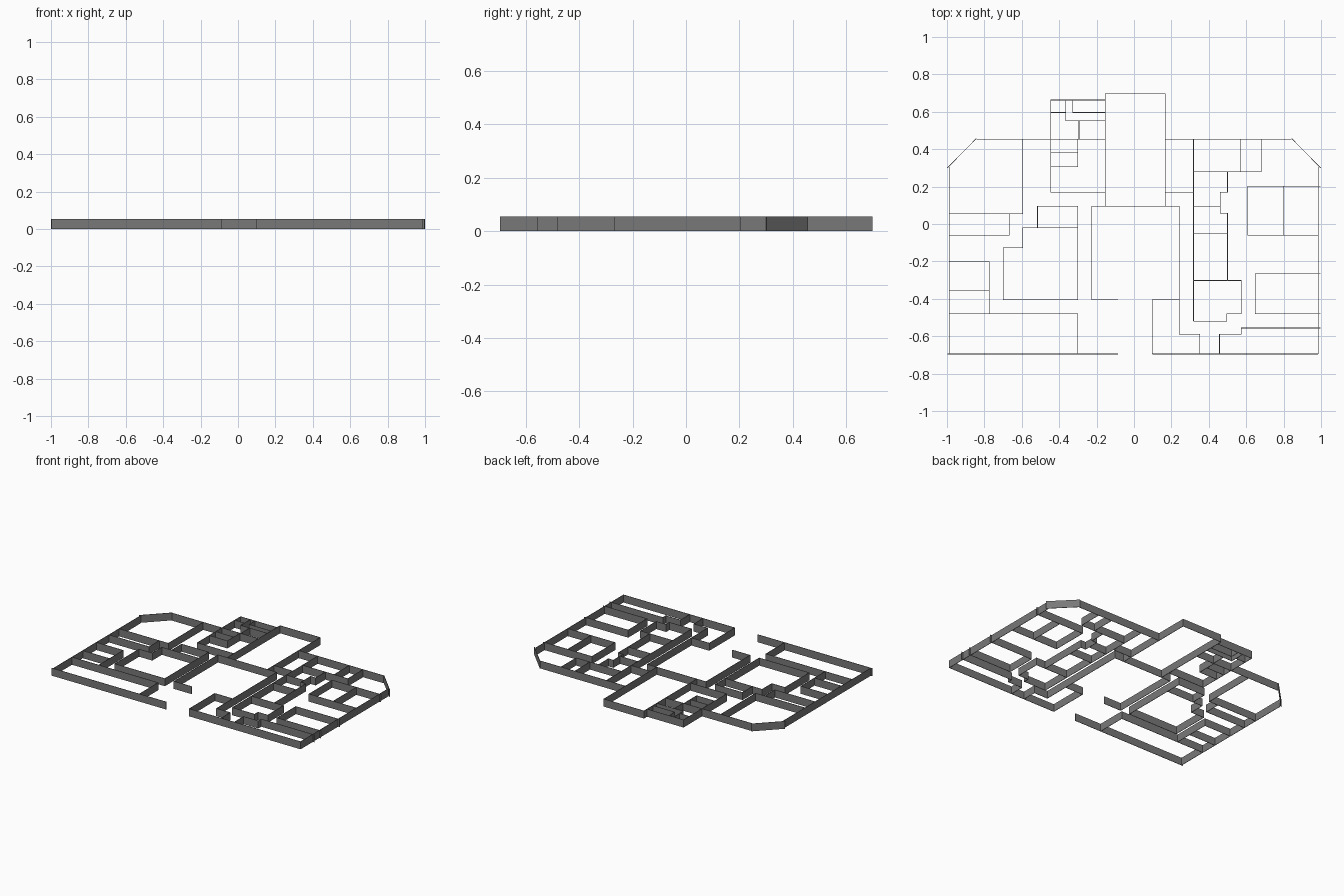
import bpy
import bmesh

cube = bpy.data.objects.get("Cube")
if cube:
    bpy.data.objects.remove(cube, do_unlink=True)

HEIGHT = 0.055
THICKNESS = 0.003

grey = bpy.data.materials.new("wall grey")
grey.use_nodes = True
grey.diffuse_color = (0.19, 0.19, 0.19, 1)
grey.node_tree.nodes["Principled BSDF"].inputs["Base Color"].default_value = grey.diffuse_color

# Shared grid lines of the plan
WEST, EAST = -0.987, 0.985
WEST_TIP, EAST_TIP = -0.998, 0.998
FRONT, BACK = -0.695, 0.452
HALL_BACK = 0.697
HALL_WEST, HALL_EAST = -0.153, 0.167
CORE_WEST, CORE_EAST = -0.3, 0.318
ANNEX_WEST = -0.444
ANNEX_BACK = 0.663
LOBBY = 0.095
STEP = 0.17
PORCH = -0.405
LEDGE = -0.481
CLOSET = 0.5
PORCH_WEST, PORCH_EAST = -0.085, 0.098


def ribbon(name, points):
    """Thin upright wall that follows the plan points."""
    bm = bmesh.new()
    columns = [[bm.verts.new((x, y, z)) for z in (0, HEIGHT)] for x, y in points]
    for (a, b), (c, d) in zip(columns, columns[1:]):
        bm.faces.new((a, c, d, b))
    mesh = bpy.data.meshes.new(name)
    bm.to_mesh(mesh)
    bm.free()
    mesh.materials.append(grey)
    wall = bpy.data.objects.new(name, mesh)
    bpy.context.collection.objects.link(wall)
    solid = wall.modifiers.new("thickness", "SOLIDIFY")
    solid.thickness = THICKNESS
    solid.offset = 0
    solid.use_even_offset = True


def turn(name, x, y, *stops, along_x=True):
    """Right-angled wall: each stop moves along x and y in turn."""
    points = [(x, y)]
    for stop in stops:
        x, y = (stop, y) if along_x else (x, stop)
        points.append((x, y))
        along_x = not along_x
    ribbon(name, points)


def across(name, y, start, end):
    turn(name, start, y, end)


def along(name, x, start, end):
    turn(name, x, start, end, along_x=False)


# Outer shell
along("west_outer_wall", WEST, FRONT, 0.305)
along("east_outer_wall", EAST, FRONT, 0.305)
for side, tip in (("west", WEST_TIP), ("east", EAST_TIP)):
    corner = 0.843 if tip > 0 else -0.843
    ribbon(side + "_chamfer_wall", [(tip, 0.3), (corner, 0.457)])
across("front_west_wall", FRONT, WEST_TIP, PORCH_WEST)
across("front_east_wall", FRONT, PORCH_EAST, EAST)
across("back_west_wall", BACK, -0.843, HALL_WEST)
across("back_east_wall", BACK, HALL_EAST, 0.843)

# Central hall and entrance passage
turn("hall_wall", HALL_WEST, LOBBY, HALL_BACK, HALL_EAST, LOBBY, along_x=False)
turn("passage_west_wall", PORCH_WEST, PORCH, -0.226, LOBBY, 0.241, -0.59, 0.351, FRONT)
turn("porch_east_wall", 0.241, PORCH, PORCH_EAST, FRONT)

# Back annex with its small rooms
turn("annex_wall", HALL_WEST, ANNEX_BACK, ANNEX_WEST, STEP, HALL_WEST)
turn("annex_closet_wall", HALL_WEST, 0.553, -0.366, ANNEX_BACK)
across("annex_shelf_wall", 0.596, ANNEX_WEST, -0.366)
turn("annex_niche_wall", HALL_WEST, 0.596, -0.328, ANNEX_BACK)
along("annex_divider", -0.294, BACK, 0.553)
turn("annex_cell_wall", CORE_WEST, BACK, 0.307, ANNEX_WEST, along_x=False)
across("annex_cell_divider", 0.38, ANNEX_WEST, CORE_WEST)

# West rooms
turn("northwest_room_wall", -0.594, BACK, 0.055, WEST, along_x=False)
turn("west_duct_wall", -0.666, 0.055, -0.06, WEST, along_x=False)
turn("west_core_wall", CORE_WEST, LOBBY, PORCH, -0.699, -0.128, -0.594, -0.019,
     CORE_WEST, along_x=False)
turn("west_core_alcove", CORE_WEST, LOBBY, -0.516, -0.019)
turn("west_bath_wall", WEST, -0.203, -0.773, LEDGE)
across("west_bath_divider", -0.358, WEST, -0.773)
turn("southwest_room_wall", WEST, LEDGE, CORE_WEST, FRONT)

# East core rooms
along("east_core_wall", CORE_EAST, BACK, -0.519)
across("hall_step_wall", STEP, HALL_EAST, CORE_EAST)
turn("northeast_bath_wall", CORE_EAST, 0.28, 0.68, BACK)
along("northeast_bath_divider", 0.57, 0.28, BACK)
turn("east_closet_wall", CLOSET, 0.28, STEP, 0.46, 0.058, CLOSET, -0.302, along_x=False)
across("east_closet_back", LOBBY, CORE_EAST, 0.46)
across("east_closet_front", -0.053, CORE_EAST, CLOSET)
turn("east_kitchen_wall", CORE_EAST, -0.302, 0.574, LEDGE, 0.496, -0.519, CORE_EAST)

# East outer rooms
turn("east_bath_wall", EAST_TIP, 0.203, 0.608, -0.06, EAST)
along("east_bath_divider", 0.801, -0.06, 0.203)
turn("east_store_wall", EAST_TIP, -0.267, 0.648, LEDGE, EAST_TIP)
turn("southeast_room_wall", EAST_TIP, -0.556, 0.574, -0.59, 0.457, FRONT)
